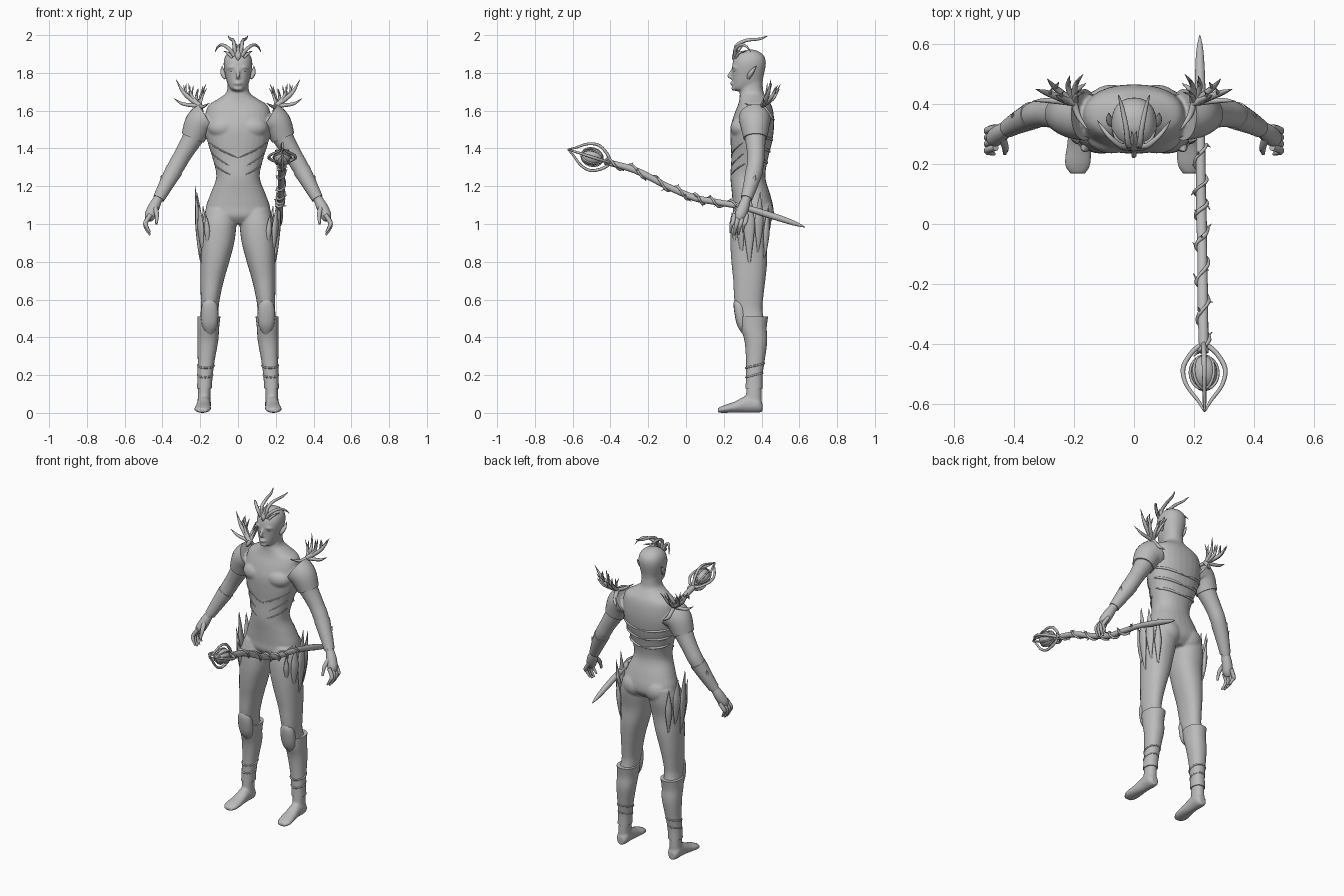
import bpy, bmesh, math, random
from mathutils import Vector, Matrix

random.seed(4)
cube = bpy.data.objects.get("Cube")
if cube:
    bpy.data.objects.remove(cube, do_unlink=True)

grey = bpy.data.materials.new("plain grey")
grey.use_nodes = True
grey.diffuse_color = (0.5, 0.5, 0.5, 1)
grey.node_tree.nodes["Principled BSDF"].inputs["Base Color"].default_value = (0.5, 0.5, 0.5, 1)


def spline(pts, n):
    """Catmull-Rom through tuples of any length, n samples per span."""
    out = []
    for i in range(len(pts) - 1):
        a, b, c, d = (pts[max(i - 1, 0)], pts[i], pts[i + 1], pts[min(i + 2, len(pts) - 1)])
        for k in range(n):
            t = k / n
            out.append(tuple(q + 0.5 * t * (r - p + t * (2*p - 5*q + 4*r - s + t * (3*(q - r) + s - p)))
                             for p, q, r, s in zip(a, b, c, d)))
    return out + [tuple(pts[-1])]


def skin(bm, rings):
    rows = [[bm.verts.new(p) for p in ring] for ring in rings]
    n = len(rows[0])
    for lo, hi in zip(rows, rows[1:]):
        for i in range(n):
            bm.faces.new((lo[i], lo[(i + 1) % n], hi[(i + 1) % n], hi[i]))
    bm.faces.new(rows[0][::-1])
    bm.faces.new(rows[-1])


def oval(cx, cy, z, rx, ry, a, power=0.9):
    s, c = math.sin(a), math.cos(a)
    return Vector((cx + rx * math.copysign(abs(s) ** power, s),
                   cy - ry * math.copysign(abs(c) ** power, c), z))


def column(bm, table, side=1, sides=28, grow=0):
    """Stack of ovals: (z, centre x, front y, back y, half width)."""
    skin(bm, [[oval(side * x, (f + b) / 2, z, w + grow, (b - f) / 2 + grow, math.tau * i / sides)
               for i in range(sides)] for z, x, f, b, w in spline(table, 4)])


def tube(bm, pts, side=1, sides=8, n=5, grow=0):
    """Round tube through (x, y, z, radius) points."""
    path = spline(pts, n)
    pos = [Vector((side * p[0], p[1], p[2])) for p in path]
    rings, old, u = [], None, None
    for i, p in enumerate(pos):
        t = (pos[min(i + 1, len(pos) - 1)] - pos[max(i - 1, 0)]).normalized()
        u = t.orthogonal().normalized() if old is None else old.rotation_difference(t) @ u
        old, v = t, t.cross(u)
        r = max(path[i][3] + grow, 0.0008)
        rings.append([p + r * (u * math.cos(math.tau * k / sides) + v * math.sin(math.tau * k / sides))
                      for k in range(sides)])
    skin(bm, rings)


def ball(bm, centre, size):
    bmesh.ops.create_uvsphere(bm, u_segments=20, v_segments=12, radius=1,
                              matrix=Matrix.Translation(centre) @ Matrix.Diagonal((*size, 1)))


def finish(bm, name, mirror=False):
    bmesh.ops.recalc_face_normals(bm, faces=bm.faces)
    for f in bm.faces:
        f.smooth = len(f.verts) < 5
    me = bpy.data.meshes.new(name)
    bm.to_mesh(me)
    bm.free()
    me.materials.append(grey)
    ob = bpy.data.objects.new(name, me)
    bpy.context.collection.objects.link(ob)
    if mirror:
        ob.modifiers.new("mirror", 'MIRROR')
    return ob


TORSO = [(1.0, 0, .28, .42, .10), (1.04, 0, .25, .458, .165), (1.09, 0, .248, .462, .17),
         (1.16, 0, .243, .445, .146), (1.25, 0, .235, .42, .115), (1.35, 0, .24, .435, .135),
         (1.43, 0, .236, .455, .16), (1.51, 0, .236, .466, .175), (1.58, 0, .255, .464, .172),
         (1.63, 0, .275, .452, .155), (1.665, 0, .283, .43, .1), (1.7, 0, .285, .41, .06),
         (1.77, 0, .29, .405, .056)]
HEAD = [(1.703, 0, .268, .32, .02), (1.715, 0, .25, .35, .04), (1.74, 0, .246, .4, .055),
        (1.78, 0, .246, .41, .066), (1.84, 0, .245, .422, .076), (1.88, 0, .257, .418, .071),
        (1.908, 0, .285, .395, .052), (1.923, 0, .32, .36, .02)]
LEG = [(1.08, .09, .26, .455, .08), (1.0, .1, .24, .45, .092), (.9, .108, .235, .432, .088),
       (.8, .122, .24, .43, .076), (.7, .137, .25, .42, .062), (.6, .147, .255, .408, .05),
       (.54, .15, .268, .405, .047), (.45, .157, .295, .422, .052), (.38, .16, .315, .425, .05),
       (.28, .168, .323, .412, .04), (.2, .174, .323, .4, .035), (.1, .179, .318, .4, .033),
       (.03, .181, .31, .4, .035)]
ARM = [(.165, .365, 1.56, .08), (.205, .365, 1.53, .073), (.237, .367, 1.46, .057),
       (.29, .37, 1.37, .047), (.33, .365, 1.3, .045), (.385, .34, 1.2, .034), (.43, .315, 1.12, .025)]
FOOT = [(.404, .18, .03, .022, .025), (.38, .18, .045, .037, .044), (.32, .181, .046, .036, .045),
        (.26, .184, .031, .041, .03), (.2, .188, .02, .044, .02), (.168, .188, .013, .026, .012)]

# Body: overlapping solids fused into one smooth surface
bm = bmesh.new()
column(bm, TORSO)
column(bm, HEAD)
for s in (1, -1):
    column(bm, LEG, s)
    tube(bm, ARM, s, 20)
    skin(bm, [[(s * x + rx * math.cos(math.tau * i / 20), y, z + rz * math.sin(math.tau * i / 20))
               for i in range(20)] for y, x, z, rx, rz in spline(FOOT, 4)])
    ball(bm, (s * .075, .4, 1.06), (.08, .066, .075))
    ball(bm, (s * .075, .295, 1.51), (.085, .06, .06))
    tube(bm, [(.008, .25, 1.826, .006), (.035, .252, 1.83, .008), (.058, .272, 1.824, .005)], s)
    tube(bm, [(0, .239, 1.744, .008), (.012, .243, 1.744, .007), (.026, .254, 1.743, .003)], s)
tube(bm, [(0, .25, 1.825, .007), (0, .238, 1.803, .009), (0, .229, 1.783, .011), (0, .242, 1.772, .009)])
ball(bm, (0, .253, 1.718), (.024, .013, .014))
body = finish(bm, "body")
rm = body.modifiers.new("fuse", 'REMESH')
rm.mode, rm.voxel_size, rm.use_smooth_shade = 'VOXEL', 0.0065, True
sm = body.modifiers.new("soften", 'SMOOTH')
sm.factor, sm.iterations = 0.5, 5

# Eyes and pointed ears
bm = bmesh.new()
ball(bm, (.03, .264, 1.808), (.014, .013, .007))
finish(bm, "eyes", True)
bm = bmesh.new()
tube(bm, [(.068, .33, 1.77, .008), (.077, .338, 1.79, .013), (.083, .352, 1.81, .011), (.084, .372, 1.838, .001)])
finish(bm, "ears", True)

# Hands
bm = bmesh.new()
tube(bm, [(.425, .318, 1.13, .024), (.445, .305, 1.09, .03), (.465, .288, 1.045, .03), (.475, .28, 1.02, .018)], sides=14)
for i in range(4):
    y, drop = .248 + .022 * i, .012 * abs(i - 1.4)
    tube(bm, [(.462, y + .008, 1.05, .012), (.488, y, 1.01, .012), (.487, y - .008, .975 + drop, .01),
              (.466, y - .014, .937 + drop, .005)])
tube(bm, [(.44, .29, 1.09, .014), (.43, .255, 1.05, .012), (.432, .235, 1.0, .006)])
finish(bm, "hands", True)

# Shoulder sleeves and forearm guards
bm = bmesh.new()
tube(bm, [ARM[0], ARM[1], (.24, .367, 1.455, .057)], sides=28, grow=.006)
finish(bm, "shoulder_sleeves", True)
bm = bmesh.new()
tube(bm, [(.338, .363, 1.285, .043), (.385, .34, 1.2, .034), (.42, .32, 1.135, .027)], sides=20, grow=.004)
tube(bm, [(.375, .33, 1.18, .02), (.395, .35, 1.215, .018), (.407, .37, 1.26, .001)])
finish(bm, "forearm_guards", True)


# Chest seams and back ridges follow the torso surface
def torso_point(a, z):
    for lo, hi in zip(TORSO, TORSO[1:]):
        if lo[0] <= z <= hi[0]:
            k = (z - lo[0]) / (hi[0] - lo[0])
            f, b, w = (lo[j] + k * (hi[j] - lo[j]) for j in (2, 3, 4))
            return oval(0, (f + b) / 2, z, w, (b - f) / 2, a)


def strip(bm, a0, z0, a1, z1, r):
    ks = [i / 12 for i in range(13)]
    tube(bm, [(*torso_point(a0 + k * (a1 - a0), z0 + k * (z1 - z0)), r * (0.3 + math.sin(math.pi * k) ** .5))
              for k in ks], sides=6, n=2)


bm = bmesh.new()
for a0, z0, a1, z1 in ((0, 1.35, 1.2, 1.43), (.35, 1.31, 1.3, 1.375), (.3, 1.26, 1.4, 1.32)):
    strip(bm, a0, z0, a1, z1, .003)
finish(bm, "chest_seams", True)
bm = bmesh.new()
for z in (1.32, 1.38, 1.44):
    strip(bm, 1.7, z + .03, math.pi + .02, z, .006)
finish(bm, "back_ridges", True)

# Boots, knee guards and shin bands
bm = bmesh.new()
column(bm, [(.51, .154, .29, .43, .056)] + LEG[7:11] + [(.13, .178, .32, .4, .034)], grow=.005)
finish(bm, "boots", True)
bm = bmesh.new()
skin(bm, [[oval(.15, y, z, w, d, math.tau * i / 16) for i in range(16)] for z, y, w, d in
          spline([(.41, .315, .012, .01), (.46, .3, .04, .028), (.53, .288, .046, .032),
                  (.58, .282, .038, .03), (.605, .278, .015, .018)], 3)])
finish(bm, "knee_guards", True)
bm = bmesh.new()
for z, x, y, w, d in ((.2, .174, .361, .039, .044), (.25, .17, .365, .043, .049)):
    tube(bm, [(x + w * math.cos(t), y + d * math.sin(t), z + .012 * math.sin(t), .005)
              for t in [math.tau * i / 16 for i in range(17)]], n=2)
finish(bm, "shin_bands", True)

# Thigh guards: overlapping leaf blades around the outer thigh
bm = bmesh.new()
for a, low, high, width in ((-1.0, .86, 1.06, .016), (-.55, .82, 1.12, .024), (-.1, .77, 1.2, .03),
                            (.4, .84, 1.17, .026), (.85, .8, 1.1, .02)):
    out, along = Vector((math.cos(a), math.sin(a), 0)), Vector((-math.sin(a), math.cos(a), 0))
    rings = []
    for k, reach, w in spline([(0, .088, .08), (.2, .1, .5), (.5, .108, 1), (.7, .112, .75), (1, .122, .03)], 4):
        c = Vector((.105, .345, low + k * (high - low))) + out * reach
        rings.append([c + along * width * w * math.cos(t) + out * .013 * w * math.sin(t)
                      for t in [math.tau * i / 10 for i in range(10)]])
    skin(bm, rings)
finish(bm, "thigh_guards", True)

# Antler growths on the shoulders
bm = bmesh.new()
for x, y, z, r in ((.328, .45, 1.765, .011), (.29, .485, 1.735, .01), (.262, .43, 1.745, .008), (.17, .5, 1.74, .009),
                   (.34, .41, 1.665, .009), (.215, .495, 1.715, .009), (.165, .44, 1.72, .007), (.16, .47, 1.55, .011),
                   (.15, .31, 1.64, .009)):
    root, tip = Vector((.2, .405, 1.625)), Vector((x, y, z))
    mid = root.lerp(tip, .55) + Vector((.012, .005, -.012))
    tube(bm, [(*root, r * 1.3), (*mid, r), (*tip, .001)], sides=7)
    if z > 1.7:
        fork = mid + Vector((-.01, .02, .055))
        tube(bm, [(*mid, r * .7), (*mid.lerp(fork, .5), r * .5), (*fork, .001)], sides=6)
finish(bm, "shoulder_antlers", True)

# Crown of curved horns
bm = bmesh.new()
tube(bm, [(.015, .265, 1.9, .011), (.02, .268, 1.945, .01), (.026, .32, 1.972, .009), (.04, .39, 1.98, .007), (.052, .43, 1.995, .002)])
tube(bm, [(.02, .262, 1.89, .011), (.045, .262, 1.925, .01), (.08, .29, 1.948, .008), (.105, .32, 1.94, .006), (.122, .345, 1.91, .001)])
tube(bm, [(.03, .265, 1.88, .008), (.055, .28, 1.905, .007), (.075, .32, 1.915, .001)])
tube(bm, [(0, .252, 1.865, .002), (.004, .255, 1.89, .012), (.004, .285, 1.93, .008), (.008, .31, 1.955, .001)])
finish(bm, "crown_horns", True)

# Staff shaft
STAFF = [(.22, .63, .983, .002), (.22, .57, 1.005, .013), (.221, .45, 1.045, .018), (.222, .3, 1.09, .016), (.223, .15, 1.118, .017),
         (.225, .04, 1.14, .018), (.228, -.1, 1.2, .017), (.23, -.27, 1.285, .018), (.233, -.43, 1.33, .016)]
bm = bmesh.new()
tube(bm, STAFF, sides=12)
finish(bm, "staff_shaft")

# Vine winding round the shaft, with thorns
bm = bmesh.new()
path = spline(STAFF[3:], 14)[4:]
wind = [(x + .02 * math.cos(i * .62), y, z + .022 * math.sin(i * .62), random.uniform(.005, .008))
        for i, (x, y, z, r) in enumerate(path)]
tube(bm, wind, sides=6, n=3)
for p, core in list(zip(wind, path))[::3]:
    out = (Vector(p[:3]) - Vector(core[:3])).normalized()
    tip = Vector(p[:3]) + out * .014 + Vector((0, random.uniform(-.02, .02), 0))
    tube(bm, [(*p[:3], .005), (*tip, .001)], sides=5, n=2)
finish(bm, "staff_vine")

# Staff head: wire cage around a wrapped orb
base, tip = Vector((.233, -.405, 1.325)), Vector((.236, -.625, 1.395))
axis = (tip - base).normalized()
side = Vector((1, 0, 0))
up = side.cross(axis)
bm = bmesh.new()
for q in range(4):
    d = side * math.cos(q * math.pi / 2) + up * math.sin(q * math.pi / 2)
    tube(bm, [(*(base.lerp(tip, k) + d * r), t) for k, r, t in
              ((0, .01, .009), (.12, .042, .008), (.35, .07, .008), (.6, .06, .007), (.85, .02, .006), (1, .002, .003))])
finish(bm, "staff_cage")
bm = bmesh.new()
core = base.lerp(tip, .42)
ball(bm, core, (.044, .058, .044))
for tilt in range(4):
    turn = Matrix.Rotation(tilt * .8, 3, axis)
    tube(bm, [(*(core + turn @ (axis * .058 * math.cos(t) + side * .047 * math.sin(t))), .005)
              for t in [math.tau * i / 12 for i in range(13)]], sides=6, n=2)
finish(bm, "staff_orb")
